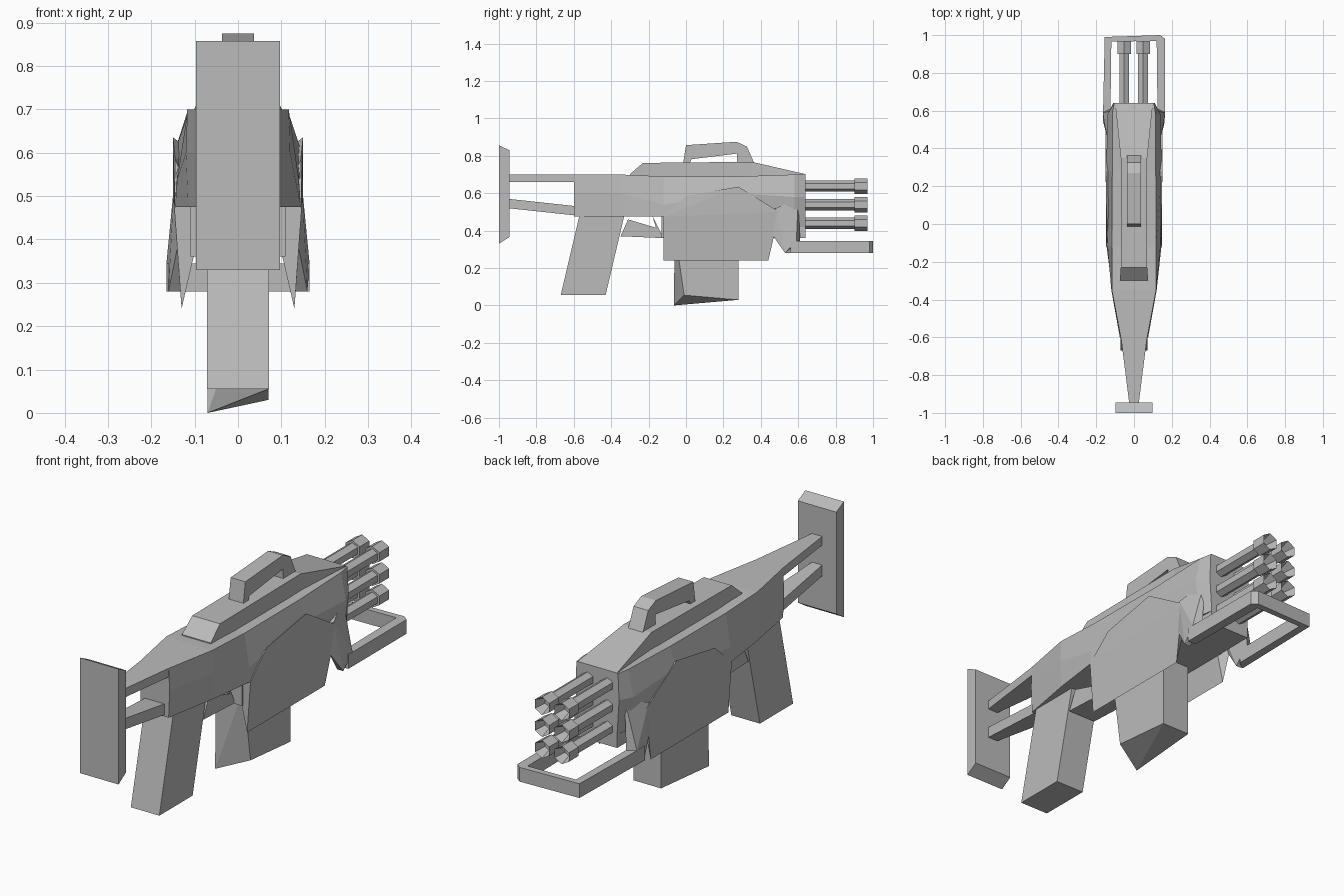
import bpy
import bmesh
import math
from mathutils import Matrix

default_cube = bpy.data.objects.get("Cube")
if default_cube:
    bpy.data.objects.remove(default_cube, do_unlink=True)

# Single plain grey finish
grey = bpy.data.materials.new("plain_grey")
grey.use_nodes = True
grey_value = (0.5, 0.5, 0.5, 1)
grey.diffuse_color = grey_value
grey.node_tree.nodes["Principled BSDF"].inputs["Base Color"].default_value = grey_value


def finish(name, bm, mirrored=False):
    """Turn a bmesh into a flat shaded object, optionally mirrored across x."""
    bmesh.ops.recalc_face_normals(bm, faces=bm.faces[:])
    mesh = bpy.data.meshes.new(name)
    bm.to_mesh(mesh)
    bm.free()
    mesh.materials.append(grey)
    part = bpy.data.objects.new(name, mesh)
    bpy.context.collection.objects.link(part)
    if mirrored:
        modifier = part.modifiers.new("mirror", "MIRROR")
        modifier.use_axis[0] = True
        modifier.use_mirror_merge = False
    return part


def hull(name, points, mirrored=False):
    """Faceted convex solid around a few corner points."""
    bm = bmesh.new()
    for point in points:
        bm.verts.new(point)
    result = bmesh.ops.convex_hull(bm, input=bm.verts[:])
    unused = [item for item in result["geom_interior"]
              if isinstance(item, bmesh.types.BMVert)]
    bmesh.ops.delete(bm, geom=unused, context="VERTS")
    return finish(name, bm, mirrored)


def prism(name, outline, place, start, end):
    """Extrude a flat outline; place maps (u, v, depth) to a position."""
    bm = bmesh.new()
    rings = [[bm.verts.new(place(u, v, depth)) for u, v in outline]
             for depth in (start, end)]
    bridge(bm, rings)
    return finish(name, bm)


def bridge(bm, rings):
    """Join successive rings of vertices and cap both ends."""
    count = len(rings[0])
    for first, second in zip(rings, rings[1:]):
        for i in range(count):
            j = (i + 1) % count
            bm.faces.new((first[i], first[j], second[j], second[i]))
    bm.faces.new(rings[0])
    bm.faces.new(rings[-1])


def loft(name, sections):
    """Symmetric loft along y; each section holds half of its outline."""
    bm = bmesh.new()
    rings = []
    for y, half in sections:
        ring = half + [(-x, z) for x, z in reversed(half)]
        rings.append([bm.verts.new((x, y, z)) for x, z in ring])
    bridge(bm, rings)
    return finish(name, bm)


def box_section(y, half_width, low, high):
    return y, [(half_width, high), (half_width, low)]


def side_profile(u, v, depth):
    return depth, u, v


def plan_profile(u, v, depth):
    return u, v, depth


# Stock: butt plate and its two struts
loft("butt_plate", [box_section(-1, .097, .33, .857),
                    box_section(-.945, .097, .365, .83)])
loft("upper_strut", [box_section(-.95, .025, .66, .7),
                     box_section(-.58, .072, .66, .7)])
loft("lower_strut", [box_section(-.95, .025, .52, .57),
                     box_section(-.58, .05, .48, .53)])

# Main body, widening towards the middle
loft("body", [
    (-.6, [(.07, .7), (.075, .6), (.07, .475)]),
    (-.35, [(.117, .7), (.12, .6), (.115, .475)]),
    (-.12, [(.117, .69), (.14, .54), (.145, .475)]),
    (.28, [(.115, .69), (.147, .6), (.147, .475)]),
    (.58, [(.115, .7), (.14, .58), (.11, .42)]),
    (.64, [(.105, .7), (.11, .58), (.1, .42)]),
])
loft("belly", [box_section(-.13, .11, .36, .5),
               box_section(.64, .1, .36, .5)])

# Hanging side panels that taper to a thin lower edge
hull("side_panels", [
    (.147, -.12, .475), (.13, -.12, .24), (.13, .44, .24),
    (.15, .5, .5), (.15, .28, .635), (.145, 0, .585),
    (.1, -.12, .37), (.1, .44, .37), (.1, .28, .6), (.1, -.12, .475),
], mirrored=True)

# Arm roots reaching from the body down to the front loop
hull("arm_roots", [
    (.11, .45, .5), (.148, .48, .52), (.14, .46, .38), (.13, .53, .28),
    (.16, .53, .28), (.165, .59, .345), (.125, .61, .345), (.11, .6, .57),
], mirrored=True)
prism("front_loop", [
    (-.165, .53), (-.155, .99), (.14, 1), (.165, .98), (.165, .56),
    (.125, .56), (.12, .97), (-.12, .965), (-.125, .56),
], plan_profile, .28, .345)

# Rear grip and trigger guard
prism("grip", [(-.67, .055), (-.43, .055), (-.33, .48), (-.57, .48)],
      side_profile, -.072, .072)
prism("trigger_guard", [(-.35, .37), (-.12, .36), (-.18, .48),
                        (-.16, .415), (-.31, .46)],
      side_profile, -.07, .07)

# Magazine with a skewed bottom
hull("magazine", [
    (-.07, -.065, 0), (.07, -.01, .055), (.07, .28, .03), (-.07, .28, .03),
    (-.07, -.06, .4), (.07, -.06, .4), (.07, .28, .4), (-.07, .28, .4),
])

# Top rail and carrying handle
loft("top_rail", [
    box_section(-.3, .073, .68, .702),
    box_section(-.23, .07, .68, .762),
    box_section(.35, .07, .68, .768),
    box_section(.64, .1, .68, .702),
])
prism("carry_handle", [
    (-.015, .76), (0, .857), (.27, .875), (.325, .85), (.37, .75),
    (.275, .75), (.272, .812), (.03, .782), (.02, .76),
], side_profile, -.037, .037)


# Six barrels, each with a hollow hexagonal muzzle
def tube(name, x, z, radius, start, end, hollow):
    bm = bmesh.new()
    turn = Matrix.Rotation(math.radians(-90), 4, "X")
    move = Matrix.Translation((x, (start + end) / 2, z))
    bmesh.ops.create_cone(bm, cap_ends=True, segments=6, radius1=radius,
                          radius2=radius, depth=end - start, matrix=move @ turn)
    if hollow:
        bm.normal_update()
        tip = max(bm.faces, key=lambda face: face.calc_center_median().y)
        bmesh.ops.inset_region(bm, faces=[tip], thickness=radius * .45)
        for vert in tip.verts:
            vert.co.y -= .05
    finish(name, bm)


for row, height in enumerate((.638, .538, .44)):
    for side, x in (("left", .048), ("right", -.052)):
        tube(f"{side}_barrel_{row}", x, height, .03, .6, .91, False)
        tube(f"{side}_muzzle_{row}", x, height, .041, .9, .97, True)
